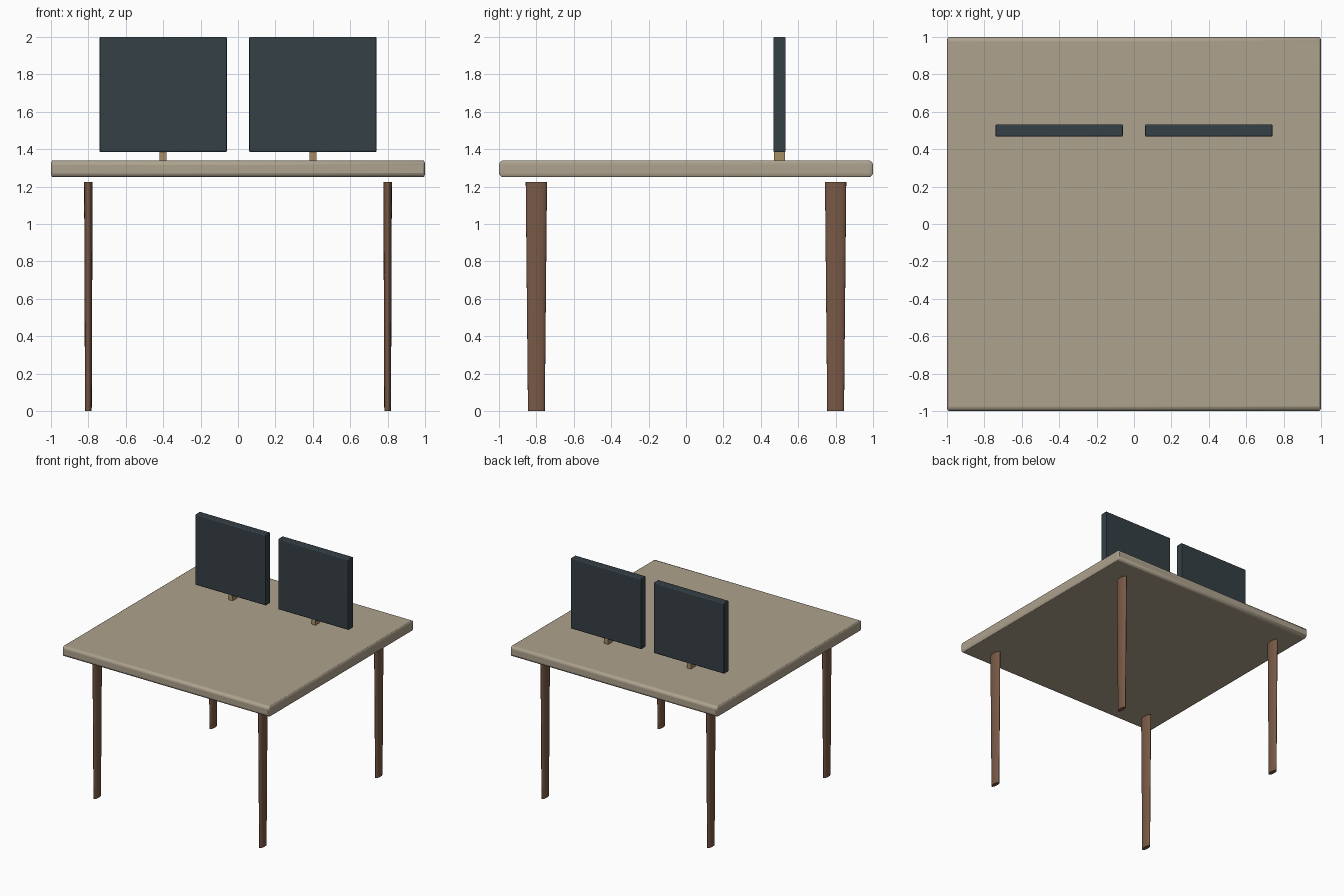
import bpy

if "Cube" in bpy.data.objects:
    bpy.data.objects.remove(bpy.data.objects["Cube"])

SQUASH = 0.4  # widths are compressed in x, including bevels and leg sections


def material(name, color):
    m = bpy.data.materials.new(name)
    m.diffuse_color = color
    m.use_nodes = True
    m.node_tree.nodes["Principled BSDF"].inputs["Base Color"].default_value = m.diffuse_color
    return m


top_mat = material("pale_wood", (0.42, 0.36, 0.27, 1))
leg_mat = material("dark_wood", (0.19, 0.10, 0.06, 1))
screen_mat = material("dark_slate", (0.035, 0.05, 0.06, 1))
stand_mat = material("tan", (0.38, 0.27, 0.13, 1))


def finish(name, mat):
    obj = bpy.context.object
    obj.name = name
    obj.data.materials.append(mat)
    bpy.ops.object.shade_smooth_by_angle()
    return obj


def box(name, center, size, mat, bevel=0.0):
    bpy.ops.mesh.primitive_cube_add(size=1, location=center)
    obj = bpy.context.object
    obj.scale = (size[0] / SQUASH, size[1], size[2])
    bpy.ops.object.transform_apply(location=False, rotation=False, scale=True)
    if bevel:
        mod = obj.modifiers.new("rounded_edges", 'BEVEL')
        mod.width = bevel
        mod.segments = 3
    obj.scale.x = SQUASH
    return finish(name, mat)


# Table top
box("table_top", (0, 0, 1.295), (2, 2, 0.09), top_mat, 0.024)

# Tapered oval legs, stopping just short of the top
for y, end in ((-0.8, "front"), (0.8, "back")):
    for x, side in ((-0.8, "left"), (0.8, "right")):
        bpy.ops.mesh.primitive_cone_add(vertices=24, radius1=0.045, radius2=0.057,
                                        depth=1.225, location=(x, y, 0.6125))
        bpy.context.object.scale.x = SQUASH
        finish(f"{end}_{side}_leg", leg_mat)

# Two panels on small stands
for x, side in ((-0.4, "left"), (0.4, "right")):
    box(f"{side}_screen", (x, 0.5, 1.692), (0.68, 0.066, 0.616), screen_mat, 0.008)
    box(f"{side}_stand", (x, 0.5, 1.363), (0.038, 0.06, 0.054), stand_mat)
